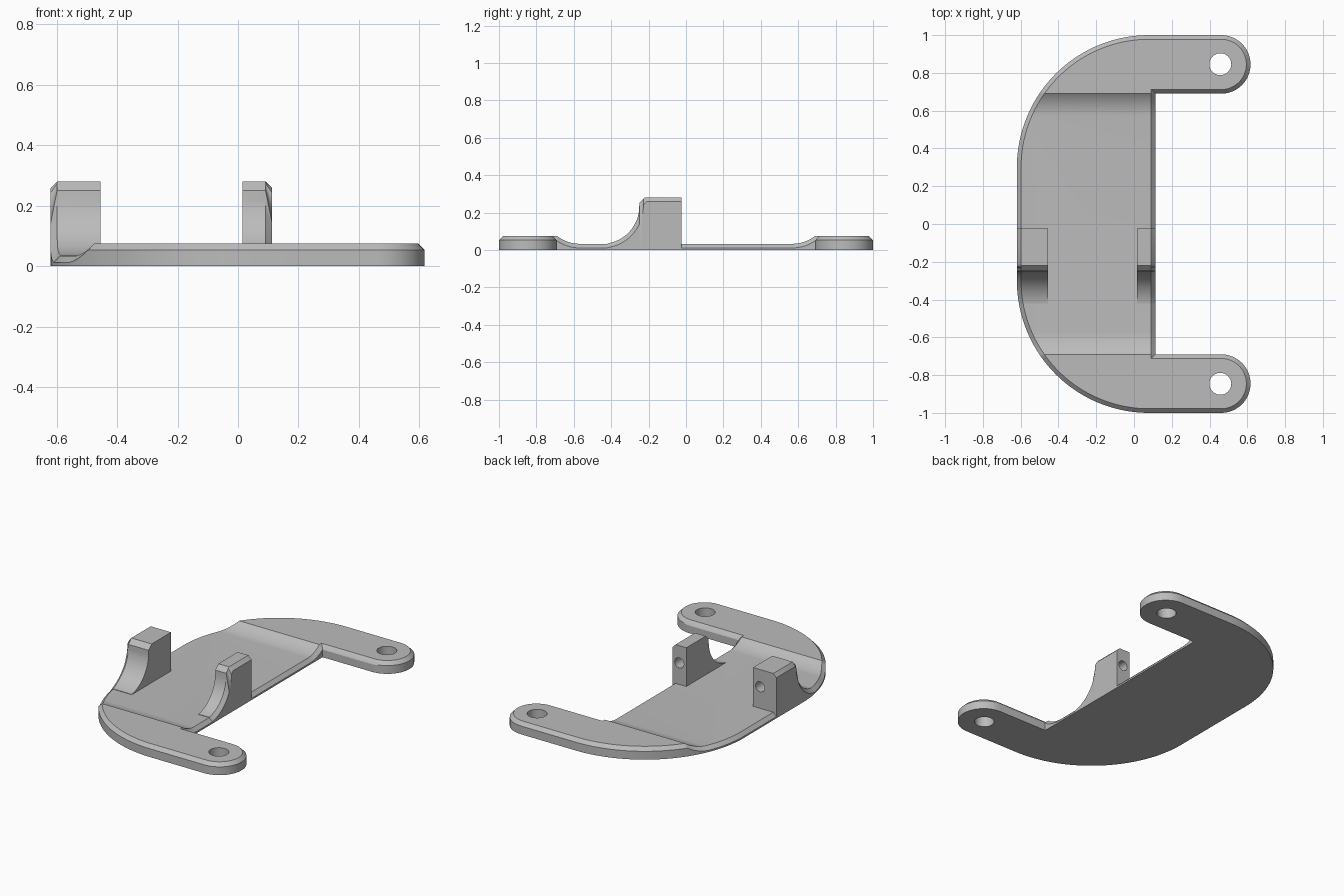
import bpy, bmesh
from math import sin, cos, pi, sqrt, asin, acos
from mathutils import Vector

if "Cube" in bpy.data.objects:
    bpy.data.objects.remove(bpy.data.objects["Cube"], do_unlink=True)

FLOOR, ARM_TOP, TAB_TOP = 0.033, 0.075, 0.28   # upper surface levels
CH = 0.022                                     # edge chamfer
R = 0.2                                        # concave fillet radius
RAMP_Y, TAB_Y, TAB_BACK = 0.567, 0.45, -0.025  # fillet starts, rear of tabs

grey = bpy.data.materials.new("satin_grey")
grey.use_nodes = True
grey.diffuse_color = (0.5, 0.5, 0.5, 1)
grey.node_tree.nodes["Principled BSDF"].inputs["Base Color"].default_value = (0.5, 0.5, 0.5, 1)


def arc(cx, cy, r, a0, a1, n):
    return [(cx + r * cos(a0 + (a1 - a0) * i / n), cy + r * sin(a0 + (a1 - a0) * i / n))
            for i in range(n + 1)]


def outline(d):
    """C-shaped plan, offset inward by d."""
    half = [(0.113 - d, 0.69 + d)]
    half += arc(0.462, 0.845, 0.155 - d, -pi / 2, pi / 2, 24)
    half += arc(0.08, 0.3, 0.7 - d, pi / 2, pi, 40)
    return half + [(x, -y) for x, y in reversed(half)]


def fillet(t, d):
    return FLOOR + R - sqrt((R + d) ** 2 - t * t)


def plate_height(y, d):
    t = abs(y) - RAMP_Y
    if t <= 0:
        return FLOOR - d
    return ARM_TOP - d if t >= R else min(ARM_TOP - d, fillet(t, d))


def tab_height(y, d):
    t = y + TAB_Y
    if t <= 0:
        return FLOOR - d
    if t <= R + d:
        return fillet(t, d)
    return min(TAB_TOP - d, 0.25 + t - R - d * sqrt(2))


def fillet_steps(top, n):
    """Distances along y at which the fillet is divided."""
    steps = [0]
    for d in (0, CH):
        limit = acos(max(0, (FLOOR + R - top + d) / (R + d)))
        steps += [(R + d) * sin(limit * (i + 1) / n) for i in range(n)]
    return steps


def relief(name, height, cuts, bottom, clips=()):
    """Chamfered plan, clipped, divided across y and raised to a height rule."""
    bm = bmesh.new()
    outer = [bm.verts.new((x, y, -CH)) for x, y in outline(0)]
    inner = [bm.verts.new((x, y, 0)) for x, y in outline(CH)]
    bm.faces.new(inner)
    for i in range(len(outer)):
        j = (i + 1) % len(outer)
        bm.faces.new((outer[i], outer[j], inner[j], inner[i]))
    planes = [(co, no, True) for co, no in clips]
    planes += [((0, y, 0), (0, 1, 0), False) for y in sorted(cuts)]
    for co, no, clear in planes:
        bmesh.ops.bisect_plane(bm, geom=bm.verts[:] + bm.edges[:] + bm.faces[:], dist=1e-5,
                               plane_co=co, plane_no=no, clear_outer=clear)
    for v in bm.verts:
        v.co.z = height(v.co.y, max(0, -v.co.z))
    new = bmesh.ops.extrude_face_region(bm, geom=bm.faces[:], use_keep_orig=True)["geom"]
    for v in new:
        if isinstance(v, bmesh.types.BMVert):
            v.co.z = bottom
    bmesh.ops.recalc_face_normals(bm, faces=bm.faces[:])
    me = bpy.data.meshes.new(name)
    bm.to_mesh(me)
    bm.free()
    me.materials.append(grey)
    ob = bpy.data.objects.new(name, me)
    bpy.context.collection.objects.link(ob)
    return ob


def drill(ob, loc, r, depth, rot=(0, 0, 0)):
    bpy.ops.mesh.primitive_cylinder_add(vertices=40, radius=r, depth=depth, location=loc, rotation=rot)
    cutter = bpy.context.object
    cutter.hide_render = True
    cutter.data.materials.append(grey)
    mod = ob.modifiers.new("hole", "BOOLEAN")
    mod.operation, mod.solver, mod.object = "DIFFERENCE", "EXACT", cutter
    bpy.context.view_layer.objects.active = ob
    bpy.ops.object.modifier_apply(modifier=mod.name)
    bpy.data.objects.remove(cutter, do_unlink=True)


# C-shaped mounting plate with ramps up to the thicker arms
ramp = [RAMP_Y + t for t in fillet_steps(ARM_TOP, 8)]
plate = relief("mounting_plate", plate_height, ramp + [-y for y in ramp], 0)
for side in (-1, 1):
    drill(plate, (0.457, side * 0.846, 0), 0.058, 0.4)

# Upright tabs with a swept front and a blind hole at the rear
tab_cuts = [t - TAB_Y for t in fillet_steps(TAB_TOP, 20)]
for d in (0, CH):
    front = R + d - TAB_Y
    tab_cuts += [front + 0.0005, TAB_TOP - 0.25 + R - TAB_Y + d * (sqrt(2) - 1)]
ends = [((0, TAB_BACK, 0), (0, 1, 0)), ((0, 0.03 - TAB_Y, 0), (0, -1, 0))]
tabs = []
for name, x, facing, hole_x in (("wide_tab", -0.455, 1, -0.505), ("narrow_tab", 0.015, -1, 0.065)):
    tab = relief(name, tab_height, tab_cuts, FLOOR - CH, ends + [((x, 0, 0), (facing, 0, 0))])
    drill(tab, (hole_x, TAB_BACK, 0.17), 0.032, 0.2, (pi / 2, 0, 0))
    tabs.append(tab)

# Smooth curves, crisp edges
bpy.ops.object.select_all(action="DESELECT")
for ob in [plate] + tabs:
    ob.select_set(True)
bpy.context.view_layer.objects.active = plate
bpy.ops.object.shade_smooth_by_angle(angle=0.5)
